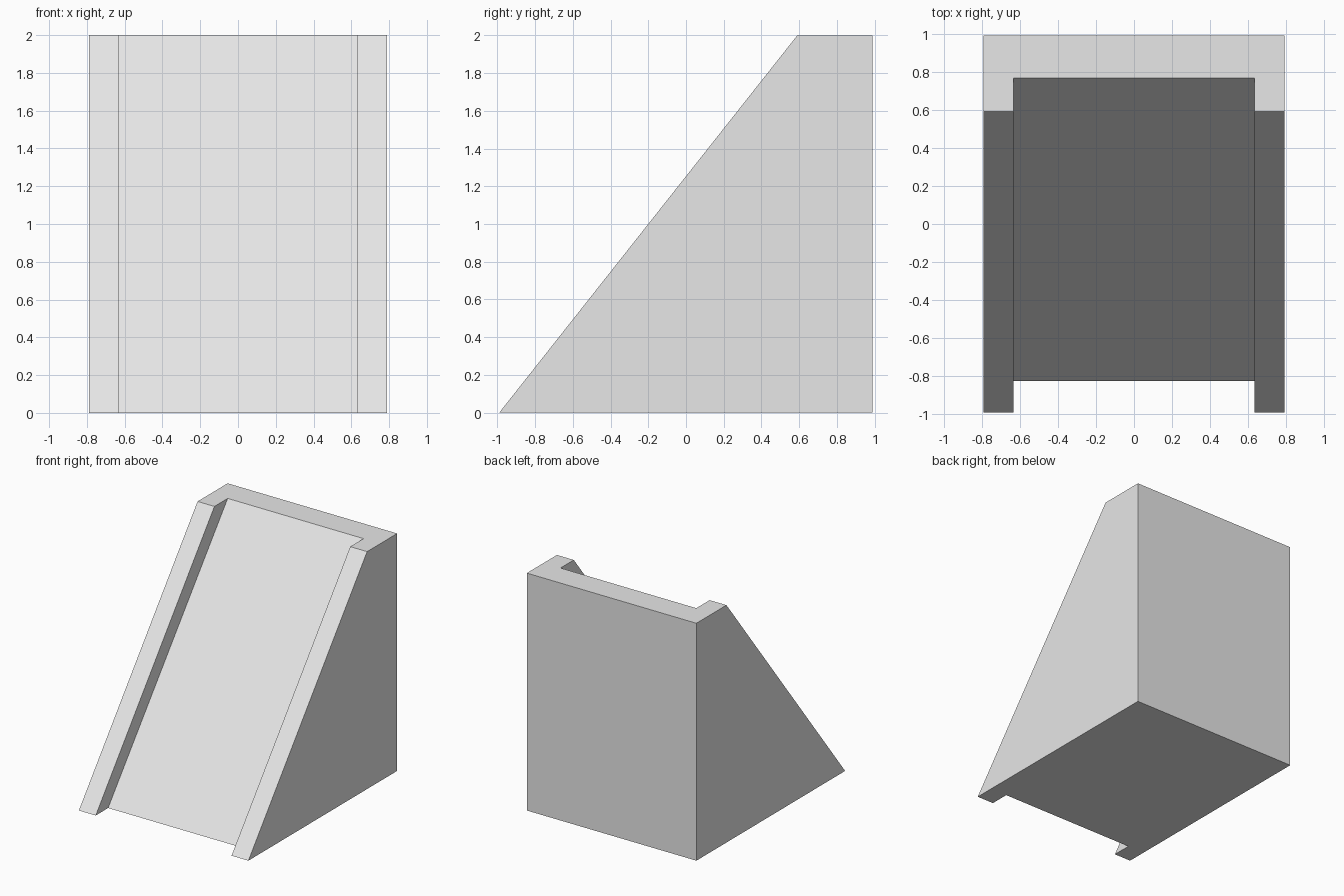
import bpy
import bmesh

# Remove the default cube if present
cube = bpy.data.objects.get("Cube")
if cube:
    bpy.data.objects.remove(cube, do_unlink=True)

HEIGHT = 2.0
HALF_WIDTH = 0.79
CHANNEL = 0.633       # half width of the sunken slide
BACK = 0.99
RAIL_FRONT, RAIL_TOP = -0.99, 0.59
SLIDE_FRONT, SLIDE_TOP = -0.825, 0.767

grey = bpy.data.materials.new("light grey")
grey.use_nodes = True
colour = (0.8, 0.8, 0.8, 1)
grey.diffuse_color = colour
grey.node_tree.nodes["Principled BSDF"].inputs["Base Color"].default_value = colour

# Plan outline: a back block with two forward rails and a channel between
def outline(rail_y, slide_y):
    return [(-HALF_WIDTH, BACK), (-HALF_WIDTH, rail_y), (-CHANNEL, rail_y),
            (-CHANNEL, slide_y), (CHANNEL, slide_y), (CHANNEL, rail_y),
            (HALF_WIDTH, rail_y), (HALF_WIDTH, BACK)]

# Sloped block: loft the base outline to the top outline
bm = bmesh.new()
base = [bm.verts.new((x, y, 0)) for x, y in outline(RAIL_FRONT, SLIDE_FRONT)]
top = [bm.verts.new((x, y, HEIGHT)) for x, y in outline(RAIL_TOP, SLIDE_TOP)]
bm.faces.new(base[::-1])
bm.faces.new(top)
count = len(base)
for i in range(count):
    j = (i + 1) % count
    bm.faces.new((base[i], base[j], top[j], top[i]))
bmesh.ops.recalc_face_normals(bm, faces=bm.faces)

mesh = bpy.data.meshes.new("channelled_ramp")
bm.to_mesh(mesh)
bm.free()
mesh.materials.append(grey)
ramp = bpy.data.objects.new("channelled_ramp", mesh)
bpy.context.collection.objects.link(ramp)
